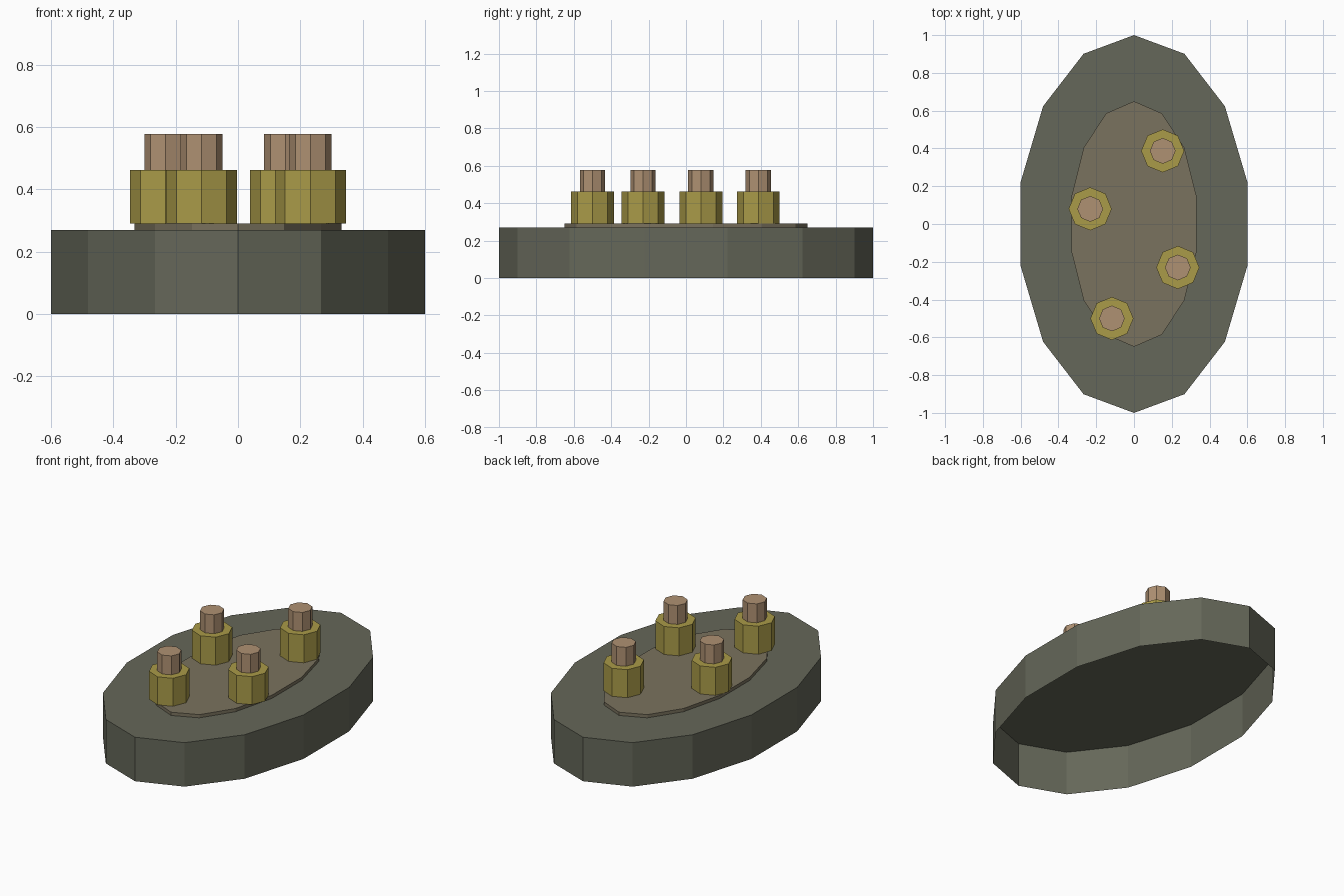
import bpy, bmesh
from math import sin, cos, pi

if "Cube" in bpy.data.objects:
    bpy.data.objects.remove(bpy.data.objects["Cube"])


def material(name, rgb):
    m = bpy.data.materials.new(name)
    m.diffuse_color = (*rgb, 1)
    m.use_nodes = True
    m.node_tree.nodes["Principled BSDF"].inputs["Base Color"].default_value = m.diffuse_color
    return m


def cap(name, sides, rx, ry, z0, z1, mat, centre=(0, 0)):
    """Flat-sided prism with a lid and an open underside."""
    bm = bmesh.new()
    angles = [2 * pi * i / sides for i in range(sides)]
    ring = [bm.verts.new((-rx * sin(a), ry * cos(a), 0)) for a in angles]
    top = [bm.verts.new((v.co.x, v.co.y, z1 - z0)) for v in ring]
    for i in range(sides):
        j = (i + 1) % sides
        bm.faces.new((ring[i], ring[j], top[j], top[i]))
    bm.faces.new(top)
    mesh = bpy.data.meshes.new(name)
    bm.to_mesh(mesh)
    bm.free()
    mesh.materials.append(mat)
    ob = bpy.data.objects.new(name, mesh)
    ob.location = (*centre, z0)
    bpy.context.collection.objects.link(ob)
    return ob


stone = material("dark_grey_green", (0.130, 0.136, 0.100))
sand = material("dull_brown", (0.195, 0.168, 0.112))
yellow = material("mustard", (0.402, 0.328, 0.065))
pink = material("pale_copper", (0.429, 0.284, 0.170))

# Oval base, open below, and the thin raised plate on it
cap("base", 14, 0.6154, 1.0, 0, 0.27, stone)
cap("plate", 14, 0.34, 0.65, 0.27, 0.29, sand)

# Four zigzag studs: wide collar with a narrow pin on top
spots = [(0.152, 0.387), (-0.232, 0.08), (0.232, -0.23), (-0.117, -0.5)]
for n, spot in enumerate(spots, 1):
    cap(f"collar_{n}", 8, 0.114, 0.114, 0.29, 0.462, yellow, spot)
    cap(f"pin_{n}", 8, 0.068, 0.068, 0.462, 0.578, pink, spot)
